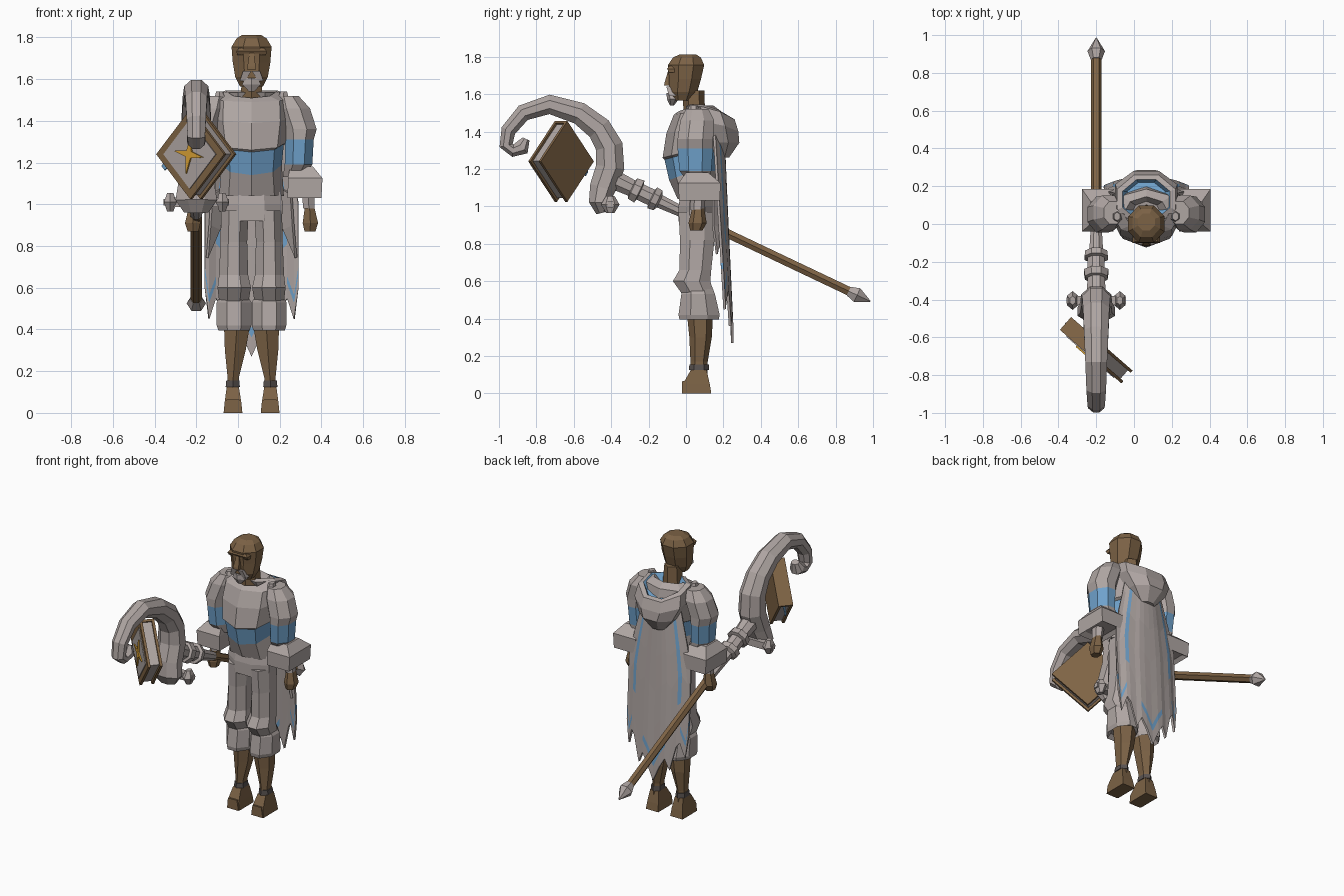
import bpy, bmesh, math
from mathutils import Matrix, Vector

CX = 0.065          # body centre line
SX = -0.20          # staff plane


def material(name, rgb):
    m = bpy.data.materials.new(name)
    m.diffuse_color = (*rgb, 1)
    return m


CLOTH = material("pale_cloth", (0.43, 0.38, 0.365))
SKIN = material("brown_skin", (0.20, 0.122, 0.06))
WOOD = material("brown_wood", (0.215, 0.128, 0.06))
BLUE = material("blue_trim", (0.16, 0.36, 0.60))
GOLD = material("gold", (0.70, 0.36, 0.035))
DARK = material("dark_strap", (0.10, 0.085, 0.08))


def mesh(name, verts, faces, mats, idx=None):
    me = bpy.data.meshes.new(name)
    me.from_pydata(verts, [], faces)
    for m in mats:
        me.materials.append(m)
    if idx:
        me.polygons.foreach_set("material_index", idx)
    bm = bmesh.new()
    bm.from_mesh(me)
    bmesh.ops.recalc_face_normals(bm, faces=bm.faces)
    bm.to_mesh(me)
    bm.free()
    ob = bpy.data.objects.new(name, me)
    bpy.context.collection.objects.link(ob)
    return ob


def skin_rings(name, rings, mats, bands=None):
    """Join equal rings of points with quads and cap both ends."""
    n = len(rings[0])
    verts = [p for r in rings for p in r]
    faces, idx = [], []
    for i in range(len(rings) - 1):
        for j in range(n):
            k = (j + 1) % n
            faces.append((i * n + j, i * n + k, i * n + n + k, i * n + n + j))
            idx.append(bands[i] if bands else 0)
    faces += [tuple(range(n)), tuple(range(len(verts) - n, len(verts)))]
    idx += [idx[0], idx[-1]]
    return mesh(name, verts, faces, mats, idx)


def loft(name, secs, mats, n=8, flat=True, bands=None):
    """Upright loft; section = x, y, z, rx, ry[, dip front (+) or back (-)]."""
    off = math.pi / n if flat else 0
    k = 1 / math.cos(off)
    rings = []
    for s in secs:
        x, y, z, rx, ry = s[:5]
        d = s[5] if len(s) > 5 else 0
        ring = []
        for j in range(n):
            a = off + 2 * math.pi * j / n
            c, sn = math.cos(a) * k, math.sin(a) * k
            ring.append((x + rx * c, y + ry * sn, z - abs(d) * max(0, -sn if d > 0 else sn)))
        rings.append(ring)
    return skin_rings(name, rings, mats, bands)


def sweep(name, pts, mats, n=8, bands=None):
    """Sweep in the staff plane; point = y, z, half depth, half width in x."""
    rings = []
    for i, (y, z, h, w) in enumerate(pts):
        a, b = pts[max(i - 1, 0)], pts[min(i + 1, len(pts) - 1)]
        t = Vector((b[0] - a[0], b[1] - a[1])).normalized()
        ring = []
        for j in range(n):
            q = 2 * math.pi * (j + 0.5) / n
            u, v = math.cos(q) * h * 1.08, math.sin(q) * w * 1.08
            ring.append((SX + v, y - t.y * u, z + t.x * u))
        rings.append(ring)
    return skin_rings(name, rings, mats, bands)


def box(name, M, loc, size, mat):
    v = [M @ Vector([l + s / 2 * k for l, s, k in zip(loc, size, (a, b, c))])
         for a in (-1, 1) for b in (-1, 1) for c in (-1, 1)]
    f = [(0, 1, 3, 2), (4, 5, 7, 6), (0, 1, 5, 4), (2, 3, 7, 6), (0, 2, 6, 4), (1, 3, 7, 5)]
    return mesh(name, v, f, [mat])


# torso with blue chest band, hips
loft("torso", [(CX, .05, 1.04, .155, .095), (CX, .04, 1.19, .145, .13, .05),
               (CX, .035, 1.29, .155, .15, .04), (CX, .035, 1.30, .175, .16, .04),
               (CX, .05, 1.42, .195, .155, .03), (CX, .06, 1.51, .19, .125, .02),
               (CX, .055, 1.54, .12, .09, .03), (CX, .05, 1.50, .08, .07, .02)],
     [CLOTH, BLUE], flat=False, bands=[0, 1, 0, 0, 0, 0, 0])
loft("hips", [(CX, .06, .92, .145, .10), (CX, .06, 1.0, .15, .10), (CX, .06, 1.06, .14, .09)], [CLOTH])

# head, neck, face
loft("neck", [(CX, .045, 1.48, .055, .05), (CX, .04, 1.62, .045, .05)], [SKIN], n=6)
loft("head", [(CX, -.02, 1.565, .055, .05), (CX, -.015, 1.61, .078, .075), (CX, -.005, 1.68, .09, .085),
              (CX, 0, 1.755, .096, .097), (CX, .005, 1.795, .072, .075), (CX, .01, 1.812, .045, .045)], [SKIN])
loft("nose", [(CX, -.085, 1.645, .022, .032), (CX, -.085, 1.66, .02, .03), (CX, -.082, 1.73, .01, .012)], [SKIN], n=4)
loft("brow", [(CX, -.075, 1.715, .07, .015), (CX, -.08, 1.735, .072, .021), (CX, -.08, 1.75, .06, .012)], [SKIN], n=4)
loft("beard", [(CX, -.075, 1.54, .012, .01), (CX, -.07, 1.575, .045, .028), (CX, -.075, 1.605, .03, .025)], [CLOTH], n=6)
for s in (-1, 1):
    loft("moustache", [(CX + s * .045, -.07, 1.59, .012, .02), (CX + s * .02, -.085, 1.64, .02, .02)], [CLOTH], n=4)

for s in (-1, 1):
    X = lambda d: CX + s * d
    # sleeve with blue band, wide cuff, wrist and hand
    loft("sleeve", [(X(.20), .07, 1.13, .05, .06), (X(.225), .05, 1.19, .066, .085), (X(.23), .05, 1.31, .068, .095),
                    (X(.232), .05, 1.36, .08, .095), (X(.20), .06, 1.46, .08, .09), (X(.175), .06, 1.52, .05, .06)],
         [CLOTH, BLUE], bands=[0, 1, 0, 0, 0])
    loft("sleeve_cuff", [(X(.24), .06, 1.18, .055, .06), (X(.257), .072, 1.125, .083, .112),
                         (X(.254), .072, 1.03, .081, .11), (X(.254), .072, 1.05, .06, .08)], [CLOTH], n=4)
    loft("wrist", [(X(.275), .062, .98, .027, .032), (X(.27), .065, 1.06, .03, .035)], [CLOTH], n=6)
    loft("hand", [(X(.28), .055, .87, .026, .028), (X(.282), .062, .91, .037, .042), (X(.278), .065, .99, .022, .028)],
         [SKIN], n=6)
    # shoulder clasp
    loft("shoulder_clasp", [(X(.15), .04, 1.50, .03, .03), (X(.155), .04, 1.54, .015, .02)], [CLOTH], n=6)
    # trousers and gathered cuffs
    loft("trouser_leg", [(X(.085), .065, .53, .07, .085), (X(.083), .03, .60, .08, .10), (X(.086), .05, .66, .07, .085),
                         (X(.085), .06, .82, .064, .092), (X(.08), .06, .97, .066, .10)], [CLOTH])
    loft("trouser_cuff", [(X(.084), .07, .42, .06, .08), (X(.084), .07, .395, .075, .105), (X(.084), .07, .42, .083, .11),
                          (X(.084), .065, .53, .083, .09), (X(.084), .06, .57, .06, .08)], [CLOTH], n=8)
    # bare leg, strap, foot
    loft("leg", [(X(.09), .07, .08, .028, .04), (X(.088), .07, .17, .027, .04), (X(.078), .078, .30, .05, .052),
                 (X(.07), .075, .42, .062, .06)], [SKIN], n=6)
    loft("ankle_strap", [(X(.09), .07, .125, .034, .047), (X(.09), .07, .155, .031, .045)], [DARK], n=6)
    loft("foot", [(X(.089), .06, 0, .045, .075), (X(.089), .055, .05, .04, .072), (X(.09), .068, .125, .029, .042)],
         [SKIN], n=4)
    loft("toe", [(X(.089), 0, 0, .042, .022), (X(.089), .0, .065, .03, .02)], [SKIN], n=4)
    # side tails of the robe
    tail = mesh("side_tail", [(X(.14), .19, 1.08), (X(.195), .15, 1.05), (X(.205), .15, .90), (X(.218), .17, .745),
                              (X(.16), .20, .88)], [(0, 1, 2, 4), (2, 3, 4)], [CLOTH])
    tail.modifiers.new("thick", 'SOLIDIFY').thickness = .015

# hood lying on the back, blue inside
loft("hood", [(CX, .19, 1.26, .05, .04), (CX, .185, 1.34, .12, .10), (CX, .16, 1.45, .165, .12, -.05),
              (CX, .13, 1.535, .155, .13, -.07), (CX, .13, 1.545, .125, .105, -.07), (CX, .14, 1.49, .10, .08, -.05)],
     [CLOTH, BLUE], bands=[0, 0, 0, 0, 1])

# long ragged cape with blue edge stripes and chevron hem
half = [(0, .27), (.2, .37), (.36, .43), (.5, .36), (.68, .52), (.78, .55), (.92, .45), (1, .60)]
cols = [(-u, b) for u, b in half[:0:-1]] + half
rows = [0, .12, .3, .5, .7, .88, .92, 1]
verts, faces, idx = [], [], []
for t in rows:
    for u, b in cols:
        hw = .13 + .095 * min(1, t / .45)
        verts.append((CX + hw * u, .205 + .05 * t - .05 * u * u, 1.42 + t * (b - 1.42)))
W = len(cols)
for i in range(len(rows) - 1):
    for j in range(W - 1):
        faces.append((i * W + j, i * W + j + 1, i * W + W + j + 1, i * W + W + j))
        m = abs(cols[j][0] + cols[j + 1][0]) / 2
        idx.append(int((.68 < m < .78 and i < 4) or (i == 5 and (m < .3 or m > .8))))
cape = mesh("cape", verts, faces, [CLOTH, BLUE], idx)
cape.modifiers.new("thick", 'SOLIDIFY').thickness = .014

# staff: shaft, spike, collars
S = lambda y, r: (y, .96 - .475 * y, r, r)
sweep("staff_shaft", [S(.93, .025), S(0, .025)], [WOOD], n=6)
sweep("staff_spike", [S(.985, .003), S(.915, .043), S(.87, .027)], [CLOTH], n=6)
sweep("staff_neck", [S(.02, .027), S(-.14, .036), S(-.15, .058), S(-.18, .062), S(-.185, .045), S(-.245, .045),
                     S(-.25, .065), S(-.285, .06), S(-.29, .045), S(-.42, .055)], [CLOTH])

# crook
sweep("staff_crook", [(-.45, .965, .03, .06), (-.464, 1.02, .055, .10), (-.445, 1.10, .07, .085), (-.405, 1.21, .076, .08),
                      (-.41, 1.32, .073, .075), (-.464, 1.415, .067, .07), (-.57, 1.497, .06, .065),
                      (-.73, 1.545, .052, .058), (-.87, 1.50, .045, .052), (-.95, 1.405, .04, .046),
                      (-.962, 1.325, .036, .042), (-.925, 1.298, .034, .04), (-.875, 1.315, .042, .045),
                      (-.855, 1.36, .02, .025)], [CLOTH], n=8)
# side knobs of the crook
I = Matrix.Identity(4)
box("knob_bar", I, (SX, -.405, 1.01), (.25, .045, .045), CLOTH)
for s in (-1, 1):
    loft("knob", [(SX + s * .125, -.405, .965, .015, .02), (SX + s * .125, -.405, 1.01, .03, .043),
                  (SX + s * .125, -.405, 1.055, .015, .02)], [CLOTH], n=6)
    box("knob_tip", I, (SX + s * .148, -.405, 1.01), (.02, .03, .03), CLOTH)

# book hung in the crook
B = (Matrix.Translation((SX, -.668, 1.24)) @ Matrix.Rotation(math.radians(-41), 4, 'Z')
     @ Matrix.Rotation(math.radians(45), 4, 'Y'))
for s in (-1, 1):
    box("book_cover", B, (0, s * .037, 0), (.305, .016, .305), WOOD)
box("book_spine", B, (-.145, 0, 0), (.015, .08, .305), WOOD)
box("book_pages", B, (0, 0, 0), (.275, .06, .28), CLOTH)
box("cover_panel", B, (0, -.047, 0), (.235, .006, .235), CLOTH)
box("bookmark", B, (-.10, .0, -.165), (.03, .006, .06), BLUE)
star = []
for y in (-.049, -.058):
    star.append([B @ Vector((r * math.cos(a), y, r * math.sin(a)))
                 for r, a in (((.095, .022)[j % 2], math.radians(45 * j + 35)) for j in range(8))])
skin_rings("cover_star", star, [GOLD])
